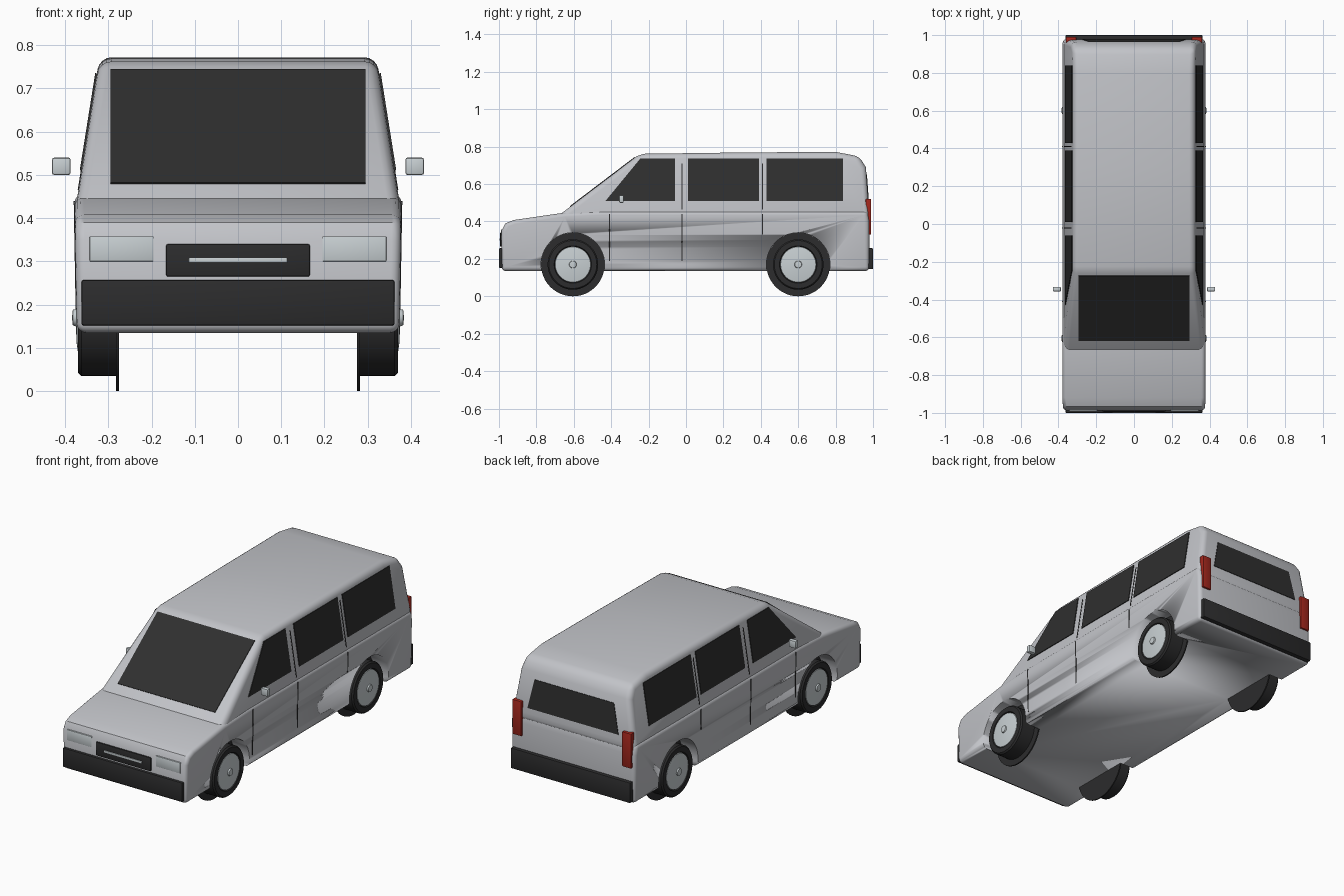
import bpy, bmesh, math
from mathutils import Vector, Matrix

cube = bpy.data.objects.get("Cube")
if cube:
    bpy.data.objects.remove(cube, do_unlink=True)


def material(name, rgb):
    m = bpy.data.materials.new(name)
    m.use_nodes = True
    m.diffuse_color = (*rgb, 1)
    m.node_tree.nodes["Principled BSDF"].inputs["Base Color"].default_value = (*rgb, 1)
    return m


SILVER = material("silver paint", (0.54, 0.55, 0.58))
CHROME = material("pale chrome", (0.58, 0.63, 0.65))
GLASS = material("dark glass", (0.028, 0.028, 0.028))
RUBBER = material("black rubber", (0.025, 0.025, 0.026))
RED = material("red lens", (0.36, 0.02, 0.012))


def finish(bm, name, mat, bevel=0, segments=3, smooth=True):
    bmesh.ops.recalc_face_normals(bm, faces=bm.faces)
    me = bpy.data.meshes.new(name)
    bm.to_mesh(me)
    bm.free()
    me.materials.append(mat)
    ob = bpy.data.objects.new(name, me)
    bpy.context.collection.objects.link(ob)
    bpy.ops.object.select_all(action="DESELECT")
    ob.select_set(True)
    bpy.context.view_layer.objects.active = ob
    if bevel:
        mod = ob.modifiers.new("round", "BEVEL")
        mod.width, mod.segments, mod.limit_method = bevel, segments, "ANGLE"
        mod.angle_limit = math.radians(40)
        bpy.ops.object.modifier_apply(modifier=mod.name)
    if smooth:
        bpy.ops.object.shade_smooth_by_angle(angle=math.radians(35))
    return ob


def shell(name, profile, half_width, mat, bevel):
    """Side profile (y, z) spanned across x, with the half width set by height."""
    bm = bmesh.new()
    sides = [[bm.verts.new((s * half_width(z), y, z)) for y, z in profile] for s in (-1, 1)]
    for ring in sides:
        bm.faces.new(ring)
    for i in range(len(profile)):
        j = (i + 1) % len(profile)
        bm.faces.new((sides[0][i], sides[0][j], sides[1][j], sides[1][i]))
    return finish(bm, name, mat, bevel, 4)


def box(name, x, y, z, mat, bevel=0.005):
    bm = bmesh.new()
    bmesh.ops.create_cube(bm, size=1)
    for v in bm.verts:
        for axis, (lo, hi) in enumerate((x, y, z)):
            v.co[axis] = lo if v.co[axis] < 0 else hi
    return finish(bm, name, mat, bevel, 2)


def plate(name, points, mat, thick=0.006):
    """Thin flat panel centred on a polygon."""
    bm = bmesh.new()
    face = bm.faces.new([bm.verts.new(p) for p in points])
    face.normal_update()
    n = face.normal.copy()
    bmesh.ops.translate(bm, verts=bm.verts, vec=-n * thick / 2)
    new = bmesh.ops.extrude_face_region(bm, geom=[face], use_keep_orig=True)
    bmesh.ops.translate(bm, vec=n * thick,
                        verts=[v for v in new["geom"] if isinstance(v, bmesh.types.BMVert)])
    return finish(bm, name, mat, smooth=False)


def lathe(name, profile, side, y, z, mat, steps=48):
    """Revolve (radius, x) points around the axle."""
    bm = bmesh.new()
    verts = [bm.verts.new((side * x, y, z + r)) for r, x in profile]
    edges = [bm.edges.new(pair) for pair in zip(verts, verts[1:])]
    bmesh.ops.spin(bm, geom=verts + edges, cent=(0, y, z), axis=(1, 0, 0),
                   angle=2 * math.pi, steps=steps, use_duplicate=False)
    bmesh.ops.remove_doubles(bm, verts=bm.verts, dist=0.0002)
    return finish(bm, name, mat)


# Lower body with hood
hull = [(-0.985, 0.135), (-0.987, 0.35), (-0.965, 0.39), (-0.92, 0.408), (-0.65, 0.447),
        (-0.45, 0.456), (0.97, 0.456), (0.98, 0.40), (0.98, 0.135)]
body = shell("lower_body", hull, lambda z: 0.373 + 0.018 * (z - 0.135), SILVER, 0.022)

# Cabin: leaning sides, sloped windshield, rounded tail
def cabin_x(z):
    return 0.362 - 0.159 * (z - 0.51)


roof = [(-0.71, 0.41), (-0.262, 0.75), (-0.225, 0.762), (0.3, 0.769), (0.8, 0.772),
        (0.925, 0.748), (0.962, 0.69), (0.978, 0.46), (0.978, 0.41)]
shell("cabin", roof, cabin_x, SILVER, 0.028)

# Wheel arches cut from the lower body
AXLE_Z, AXLES = 0.17, {"front": -0.605, "rear": 0.6}
SIDES = {"right": -1, "left": 1}
for end, y in AXLES.items():
    for side, s in SIDES.items():
        bm = bmesh.new()
        bmesh.ops.create_cone(bm, cap_ends=True, segments=64, radius1=0.17, radius2=0.17, depth=0.2,
                              matrix=Matrix.Translation((s * 0.38, y, AXLE_Z))
                              @ Matrix.Rotation(math.pi / 2, 4, "Y"))
        cutter = finish(bm, "arch_cutter", RUBBER)
        cutter.hide_render = True
        bpy.context.view_layer.objects.active = body
        cut = body.modifiers.new("arch", "BOOLEAN")
        cut.operation, cut.object, cut.solver = "DIFFERENCE", cutter, "EXACT"
        cut.material_mode = "INDEX"
        bpy.ops.object.modifier_apply(modifier=cut.name)
        bpy.data.objects.remove(cutter, do_unlink=True)

# Wheels: arch liner, tyre, domed hub cap with centre boss
for end, y in AXLES.items():
    for side, s in SIDES.items():
        tag = f"{end}_{side}"
        lathe(tag + "_arch_liner", [(0, 0.275), (0.17, 0.275), (0.17, 0.282), (0, 0.282)],
              s, y, AXLE_Z, RUBBER)
        lathe(tag + "_tyre", [(0, 0.28), (0.135, 0.28), (0.135, 0.362), (0.128, 0.37),
                              (0.1, 0.37), (0.095, 0.36), (0, 0.36)], s, y, AXLE_Z, RUBBER)
        lathe(tag + "_hub_cap", [(0.096, 0.358), (0.094, 0.368), (0.06, 0.373), (0.02, 0.375),
                                 (0.018, 0.382), (0, 0.384)], s, y, AXLE_Z, CHROME)

# Windows
def slope_y(z):
    return -0.262 + (z - 0.75) * (0.448 / 0.34)


LOW, HIGH = 0.51, 0.735
plate("windshield", [(x, slope_y(z) - 0.001, z) for x, z in
                     ((-0.295, 0.48), (0.295, 0.48), (0.295, 0.742), (-0.295, 0.742))], GLASS)
plate("rear_window", [(x, 0.978 - 0.07 * (z - 0.46), z) for x, z in
                      ((-0.275, 0.49), (0.275, 0.49), (0.24, 0.65), (-0.24, 0.65))], GLASS)
panes = {"front": (-0.43, -0.06, -0.06, -0.245), "middle": (0.01, 0.39, 0.39, 0.01),
         "rear": (0.43, 0.84, 0.84, 0.43)}
for side, s in SIDES.items():
    for label, ys in panes.items():
        plate(f"{label}_{side}_window", [(s * (cabin_x(z) + 0.001), y, z)
              for y, z in zip(ys, (LOW, LOW, HIGH, HIGH))], GLASS)

    # Door seams, lower on the body and upper on the pillars
    for label, y, bottom in (("front", -0.41, 0.19), ("middle", -0.022, 0.19), ("rear", 0.41, 0.33)):
        for part, lo, hi, fx in (("lower", bottom, 0.44, lambda z: 0.373 + 0.018 * (z - 0.135)),
                                 ("upper", 0.465, 0.71, cabin_x)):
            if (label, part) == ("front", "upper"):
                continue
            plate(f"{label}_{side}_{part}_seam", [(s * fx(z), y + d, z) for d, z in
                  ((-0.003, lo), (0.003, lo), (0.003, hi), (-0.003, hi))], RUBBER, 0.003)

    # Mirrors and lamps
    def span(a, b):
        return sorted((s * a, s * b))

    box(f"{side}_mirror", span(0.387, 0.43), (-0.357, -0.333), (0.5, 0.54), CHROME)
    box(f"{side}_headlight", span(0.195, 0.343), (-0.99, -0.97), (0.3, 0.358), CHROME, 0.002)
    box(f"{side}_tail_light", span(0.305, 0.36), (0.96, 0.99), (0.33, 0.52), RED, 0.004)

# Bumpers and grille
box("front_bumper", (-0.362, 0.362), (-1, -0.97), (0.152, 0.257), RUBBER)
box("rear_bumper", (-0.362, 0.362), (0.965, 1), (0.145, 0.257), RUBBER)
box("grille", (-0.166, 0.166), (-0.994, -0.97), (0.265, 0.34), RUBBER, 0.004)
box("grille_bar", (-0.114, 0.114), (-0.998, -0.98), (0.297, 0.308), CHROME, 0.001)
